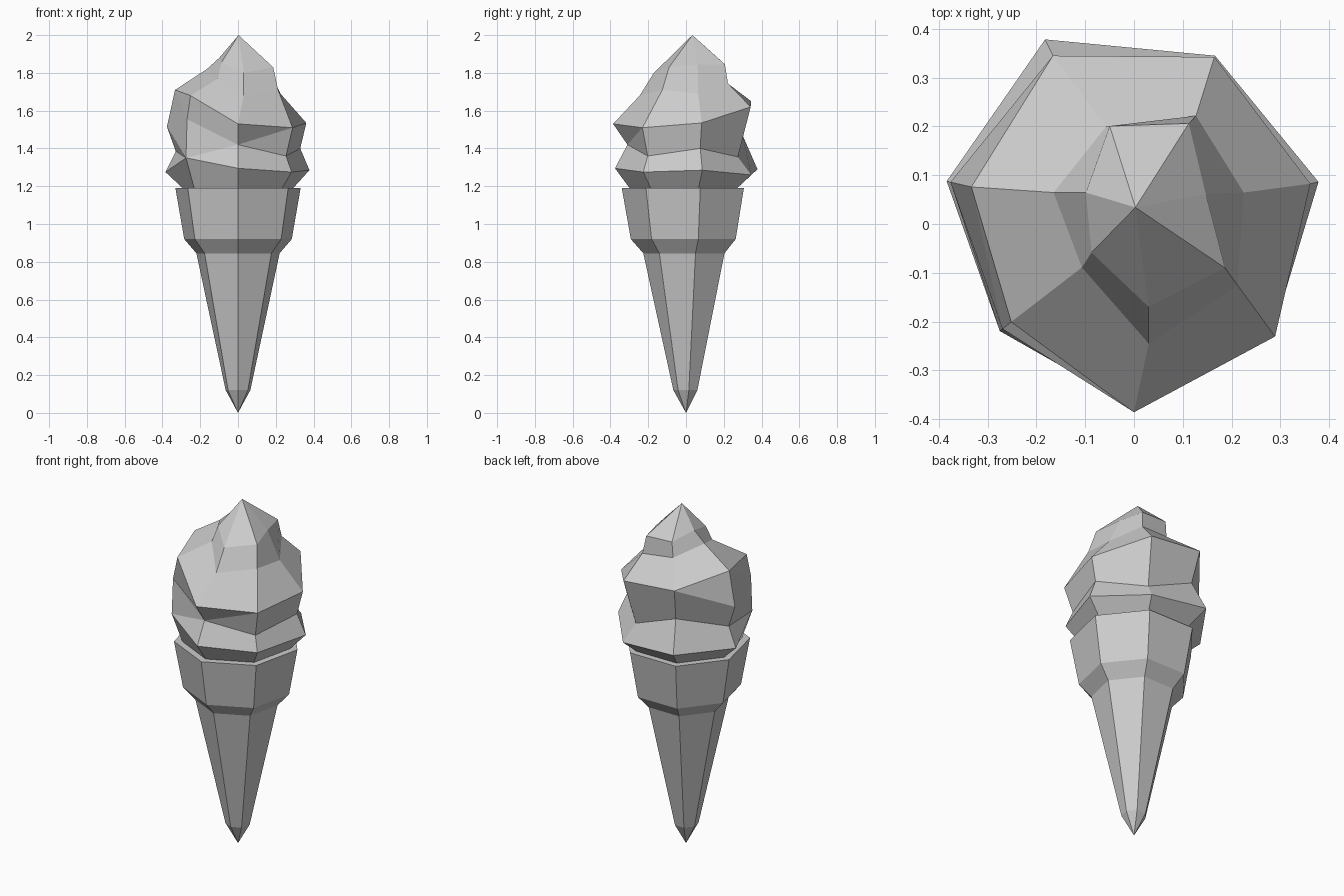
import bpy, bmesh
from math import sin, cos, pi

if "Cube" in bpy.data.objects:
    bpy.data.objects.remove(bpy.data.objects["Cube"])

SIDES = 7


def point(k, r, z, cx=0.0, cy=0.0):
    a = -pi / 2 + k * 2 * pi / SIDES
    return (cx + r * cos(a), cy + r * sin(a), z)


def loft(name, rings, bottom=None, top=None):
    """Skin seven-point rings; optional end points become fans, otherwise flat caps."""
    bm = bmesh.new()
    vs = [[bm.verts.new(p) for p in ring] for ring in rings]
    for lo, hi in zip(vs, vs[1:]):
        for k in range(SIDES):
            j = (k + 1) % SIDES
            bm.faces.new((lo[k], lo[j], hi[j], hi[k]))
    for ring, tip in ((vs[0], bottom), (vs[-1], top)):
        if tip:
            t = bm.verts.new(tip)
            for k in range(SIDES):
                bm.faces.new((ring[k], ring[(k + 1) % SIDES], t))
        else:
            bm.faces.new(ring)
    bmesh.ops.remove_doubles(bm, verts=bm.verts, dist=0.0005)
    bmesh.ops.recalc_face_normals(bm, faces=bm.faces)
    me = bpy.data.meshes.new(name)
    bm.to_mesh(me)
    bm.free()
    ob = bpy.data.objects.new(name, me)
    bpy.context.collection.objects.link(ob)
    return ob


# Wafer cone with a stepped cup
profile = [(0.067, 0.12), (0.226, 0.845), (0.292, 0.92), (0.34, 1.19)]
loft("wafer_cone", [[point(k, r, z) for k in range(SIDES)] for r, z in profile],
     bottom=(0, 0, 0))

# Ice cream: (radius, height) per column, starting at the front, counter-clockwise
base = [(0.295, 1.185)] * SIDES
low_ridge = [(.376, 1.295), (.363, 1.275), (.388, 1.285), (.383, 1.26),
             (.42, 1.29), (.394, 1.275), (.352, 1.35)]
groove = [(.31, 1.42), (.325, 1.36), (.338, 1.40), (.305, 1.355),
          (.335, 1.465), (.338, 1.385), low_ridge[6]]
high_ridge = [(.386, 1.53), (.37, 1.51), (.371, 1.535), (.38, 1.62),
              (.383, 1.65), (.342, 1.71), (.322, 1.68)]
# The swirl: the high ridge runs down the left side into the low ridge
swirl_a = [groove[0]] + high_ridge[1:5] + [(.386, 1.515), low_ridge[6]]
swirl_b = [groove[0]] + high_ridge[1:6] + [(.345, 1.555)]
neck = [(.265, 1.68), (.233, 1.71), (.20, 1.69), (.224, 1.745),
        (.20, 1.76), (.20, 1.82), (.175, 1.77)]
crown = [(.205, 1.80), (.20, 1.83), (.12, 1.845), (.19, 1.845),
         (.184, 1.85), (.132, 1.88), (.15, 1.855)]

layers = [(base, 0, 0), (low_ridge, 0, 0), (groove, 0, 0), (swirl_a, 0, 0),
          (swirl_b, 0, 0), (high_ridge, 0, 0), (neck, .03, .02), (crown, .03, .035)]
loft("ice_cream_swirl",
     [[point(k, r, z, cx, cy) for k, (r, z) in enumerate(ring)] for ring, cx, cy in layers],
     top=(0.003, 0.034, 2.0))
